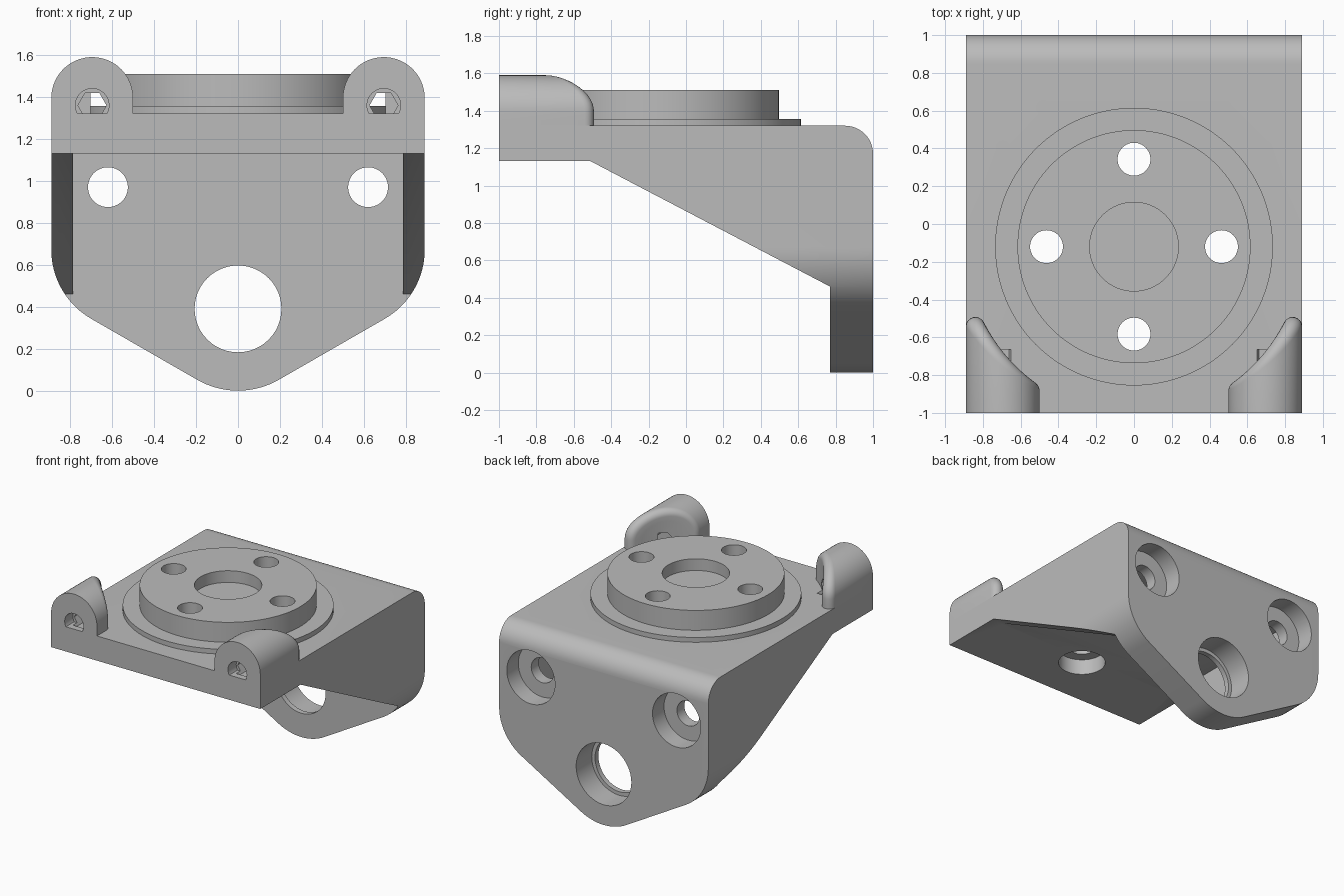
import bpy, bmesh, math
from mathutils import Vector

if "Cube" in bpy.data.objects:
    bpy.data.objects.remove(bpy.data.objects["Cube"])

grey = bpy.data.materials.new("plain grey")
grey.use_nodes = True
grey.diffuse_color = (0.5, 0.5, 0.5, 1)
grey.node_tree.nodes["Principled BSDF"].inputs["Base Color"].default_value = (0.5, 0.5, 0.5, 1)

HUB_Y = -0.12


def make(name, bm):
    bmesh.ops.recalc_face_normals(bm, faces=bm.faces)
    mesh = bpy.data.meshes.new(name)
    bm.to_mesh(mesh)
    bm.free()
    mesh.materials.append(grey)
    obj = bpy.data.objects.new(name, mesh)
    bpy.context.collection.objects.link(obj)
    return obj


def prism(name, points, axis, lo, hi):
    """Extrude a 2D outline along x (points are y, z), y (x, z) or z (x, y)."""
    place = {"x": lambda a, b, t: (t, a, b),
             "y": lambda a, b, t: (a, t, b),
             "z": lambda a, b, t: (a, b, t)}[axis]
    bm = bmesh.new()
    ends = [[bm.verts.new(place(a, b, t)) for a, b in points] for t in (lo, hi)]
    n = len(points)
    for ring in ends:
        bm.faces.new(ring)
    for i in range(n):
        j = (i + 1) % n
        bm.faces.new((ends[0][i], ends[0][j], ends[1][j], ends[1][i]))
    return make(name, bm)


def arc(cx, cy, r, start, end, steps=12):
    angles = [math.radians(start + (end - start) * i / steps) for i in range(steps + 1)]
    return [(cx + r * math.cos(a), cy + r * math.sin(a)) for a in angles]


def disc(cx, cy, r, sides=64):
    return arc(cx, cy, r, 0, 360, sides)[:-1]


def boolean(obj, cutter, mode="DIFFERENCE", keep=False):
    mod = obj.modifiers.new("cut", "BOOLEAN")
    mod.operation, mod.solver, mod.object = mode, "EXACT", cutter
    bpy.context.view_layer.objects.active = obj
    bpy.ops.object.modifier_apply(modifier=mod.name)
    if not keep:
        bpy.data.objects.remove(cutter)


def drill(obj, x, z, r, lo, hi, axis="y", sides=48):
    boolean(obj, prism("cutter", disc(x, z, r, sides), axis, lo, hi))


# Bracket: side profile trimmed by the pointed back outline, then hollowed
side = [(-1, 1.13), (-1, 1.32)] + arc(0.85, 1.17, 0.15, 90, 0) + [
    (1, -0.1), (0.77, -0.1), (0.77, 0.46), (-0.51, 1.13)]
bracket = prism("bracket", side, "x", -0.89, 0.89)
outline = (arc(-0.51, 0.672, 0.38, 180, 240) + arc(0, 0.39, 0.39, 240, 300, 16)
           + arc(0.51, 0.672, 0.38, 300, 360))
outline = [(x * 1.0001, z) for x, z in outline] + [(0.95, 0.7), (0.95, 2), (-0.95, 2), (-0.95, 0.7)]
boolean(bracket, prism("cutter", outline, "y", -2, 2), "INTERSECT")
pocket = [(-0.53, -0.2), (0.77, -0.2), (0.77, 1.13), (-0.53, 1.13)]
boolean(bracket, prism("cutter", pocket, "x", -0.787, 0.787))

# Stepped holes through the back plate
drill(bracket, 0, 0.39, 0.207, 0.6, 1.2)
drill(bracket, 0, 0.39, 0.235, 0.81, 1.2)
for s in (-1, 1):
    drill(bracket, s * 0.62, 0.97, 0.095, 0.6, 1.2)
    drill(bracket, s * 0.62, 0.97, 0.205, 0.86, 1.2)

# Round hub with a thin flange and a shallow centre recess
flange = prism("hub_flange", disc(0, HUB_Y, 0.735, 128), "z", 1.32, 1.357)
hub = prism("hub", disc(0, HUB_Y, 0.617, 128), "z", 1.32, 1.51)
drill(hub, 0, HUB_Y, 0.235, 1.42, 1.6, "z", 64)

# Four bolt holes, countersunk from below
for k in range(4):
    a = k * math.pi / 2
    x, y = 0.463 * math.cos(a), HUB_Y + 0.463 * math.sin(a)
    for part in (bracket, flange, hub):
        drill(part, x, y, 0.087, 1.0, 1.7, "z")
    drill(bracket, x, y, 0.168, 1.0, 1.25, "z")


def boss(name, sign):
    """Arched lug whose rear is scooped around the hub, with a rolled edge."""
    cx, cz, r, base, scoop, f = 0.695, 1.395, 0.195, 1.31, 0.89, 0.05
    hub_axis = Vector((0, HUB_Y, 0))
    section = [(1, 0, base), (1, 0, 1.35)]
    section += [(c, s, cz) for c, s in arc(0, 0, 1, 0, 180, 32)]
    section += [(-1, 0, 1.35), (-1, 0, base)]
    steps, columns = 8, []
    for c, s, z in section:
        normal = Vector((c, 0, s))
        ball = Vector((cx + (r - f) * c, 0, z + (r - f) * s))
        ball.y = HUB_Y - math.sqrt((scoop + f) ** 2 - ball.x ** 2)
        inward = hub_axis - ball
        inward.z = 0
        inward.normalize()
        edge = [ball + f * normal.slerp(inward, i / steps) for i in range(steps + 1)]
        column = [Vector((edge[0].x, -1, edge[0].z))] + edge
        for k in (0.75, 0.5, 0.25, 0):
            x = cx + (edge[-1].x - cx) * k
            y = HUB_Y - math.sqrt(scoop ** 2 - x * x)
            column.append(Vector((x, y, z + (edge[-1].z - z) * k)))
        columns.append(column)
    bm = bmesh.new()
    grid = [[bm.verts.new((sign * p.x, p.y, p.z)) for p in col] for col in columns]
    for a, b in zip(grid, grid[1:]):
        for i in range(len(a) - 1):
            bm.faces.new((a[i], a[i + 1], b[i + 1], b[i]))
    bm.faces.new([col[0] for col in grid])
    bmesh.ops.remove_doubles(bm, verts=bm.verts, dist=1e-5)
    bmesh.ops.holes_fill(bm, edges=[e for e in bm.edges if e.is_boundary], sides=0)
    return make(name, bm)


# Front lugs with a round bore leading to a hexagonal socket
lugs = []
for name, s in (("left_lug", 1), ("right_lug", -1)):
    lug = boss(name, s)
    drill(lug, s * 0.695, 1.36, 0.08, -1.1, -0.9)
    for part in (lug, bracket):
        drill(part, s * 0.695, 1.36, 0.068, -0.95, -0.665, sides=6)
    lugs.append(lug)

# Smooth the round surfaces and keep hard edges crisp
bpy.ops.object.select_all(action="DESELECT")
for obj in [bracket, flange, hub] + lugs:
    obj.select_set(True)
    bpy.context.view_layer.objects.active = obj
bpy.ops.object.shade_smooth_by_angle(angle=math.radians(30))
